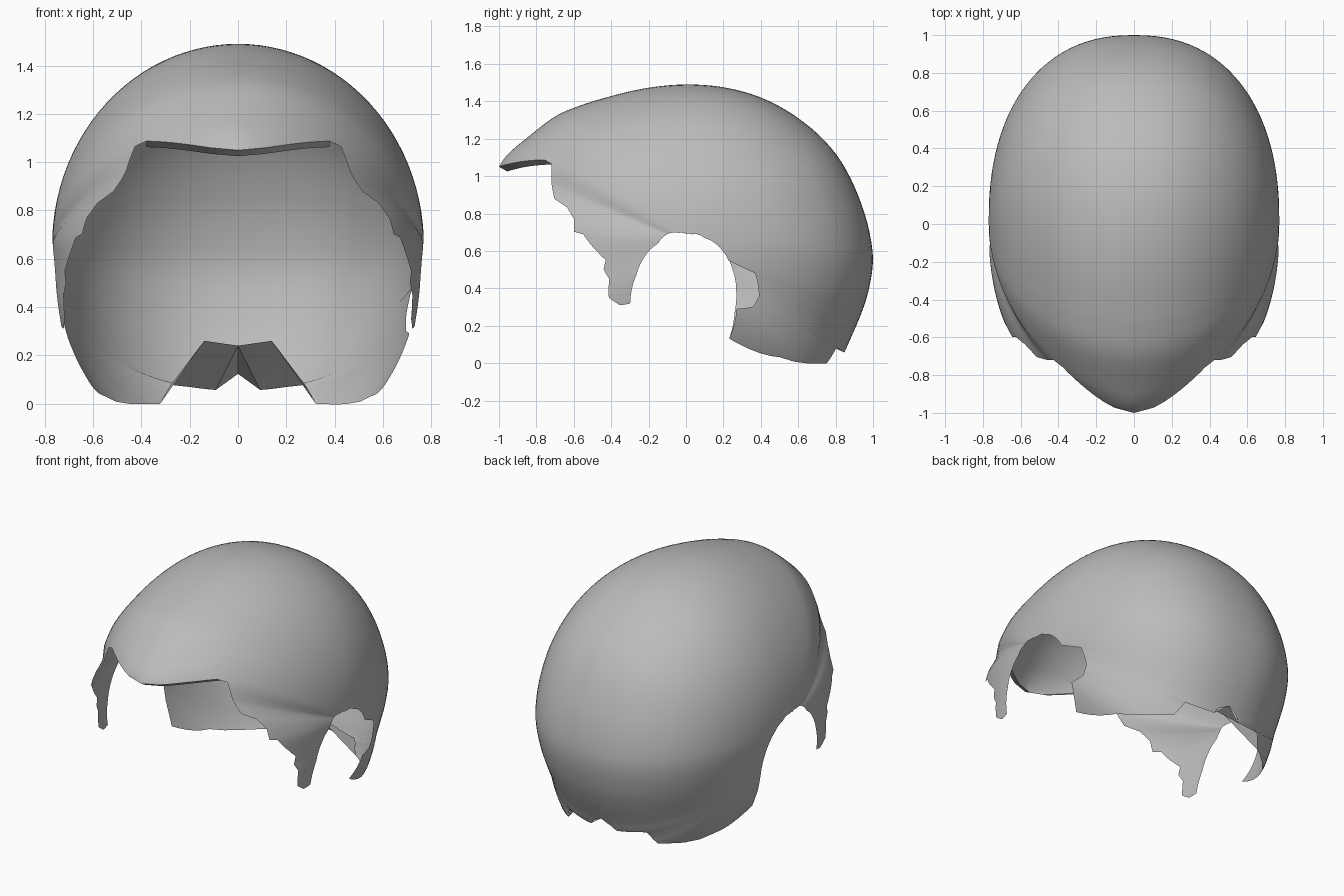
import bpy, bmesh, math
from mathutils import Vector

if "Cube" in bpy.data.objects:
    bpy.data.objects.remove(bpy.data.objects["Cube"])

# The shell is swept in polar form around each ear: angle t in the side plane,
# s = 1 on the centre line falling to 0 at the widest point of the side.
WIDTH, EAR_Z = 0.77, 0.65

RADIUS = [(-66, 1.02), (-51, 1.12), (-41, 1.08), (-32, 1.025), (-14, 1.01), (-5.7, 1.005),
          (3, .982), (15, .953), (30.4, .928), (47.7, .892), (62.5, .868), (76.4, .849),
          (90, .84), (104, .847), (117.3, .875), (128, .922), (135, .962), (145.5, 1.007),
          (158.2, 1.077), (168, 1.04), (180, .98), (198, 1.0), (216, 1.15), (230, 1.15)]
ROUNDNESS = [(-66, 2), (-32, 2.15), (0, 2.3), (40, 2.15), (90, 2), (130, 1.95), (148, 1.88),
             (158, 1.72), (168, 2), (180, 2.3), (230, 2.3)]
# Ear opening (left, and the larger right one), back hem, front edge
EAR_LEFT = [(-66, .568), (-55.6, .46), (-45, .38), (-31, .29), (-9.5, .18), (11, .10), (50, .05),
            (90, .04), (130, .06), (184, .15), (200, .234), (214, .32), (228, .446)]
EAR_RIGHT = [(-66, .568), (-53, .45), (-44, .50), (-36.6, .486), (-24.7, .407),
             (-24.2, .25)] + EAR_LEFT[4:]
HEM = [(-66, .557), (-51, .71), (-40.9, .921), (-35.5, .945), (-35, .995), (-31, 1), (150, 1)]
FRONT = [(150, .83), (157, .78), (162, .74), (164, .66), (168.7, .61), (175, .60), (176, .55),
         (186, .48), (193, .44), (198.8, .465), (206, .456), (216, .51), (224, .49), (228, .446)]
T_BROW, T_TIP = 150, 158.2


def linear(tab, t):
    t = min(max(t, tab[0][0]), tab[-1][0])
    for (a, p), (b, q) in zip(tab, tab[1:]):
        if t <= b:
            return p + (q - p) * (t - a) / (b - a)


def smooth(tab, t):
    """Cubic interpolation through a table."""
    t = min(max(t, tab[0][0]), tab[-1][0])

    def slope(i):
        a, b = tab[max(i - 1, 0)], tab[min(i + 1, len(tab) - 1)]
        return (b[1] - a[1]) / (b[0] - a[0])
    for i in range(len(tab) - 1):
        (a, p), (b, q) = tab[i], tab[i + 1]
        if t <= b:
            h = b - a
            u = (t - a) / h
            return (p * (1 + 2 * u) * (1 - u) ** 2 + q * u * u * (3 - 2 * u)
                    + h * slope(i) * u * (1 - u) ** 2 - h * slope(i + 1) * u * u * (1 - u))


def point(t, b, side):
    r, n, s = smooth(RADIUS, t), smooth(ROUNDNESS, t), math.cos(b)
    x = WIDTH * max(0.0, 1 - s ** n) ** (1 / n) if b > 1e-6 else 0
    a = math.radians(t)
    return Vector((side * x, r * s * math.cos(a), EAR_Z + r * s * math.sin(a)))


def angles(lo, hi, tables):
    ts = {lo, hi} | {k for tab in tables for k, _ in tab if lo < k < hi}
    steps = max(2, round((hi - lo) / 3))
    for i in range(1, steps):
        t = lo + (hi - lo) * i / steps
        if min(abs(t - k) for k in ts) > 0.8:
            ts.add(t)
    return sorted(ts)


def arc(s):
    return math.acos(min(1, max(-1, s)))


def patch(bm, rows):
    vs = [[bm.verts.new(p) for p in row] for row in rows]
    for r0, r1 in zip(vs, vs[1:]):
        for i in range(len(r0) - 1):
            bm.faces.new((r0[i], r0[i + 1], r1[i + 1], r1[i]))


def finish(bm, name, mat):
    bmesh.ops.remove_doubles(bm, verts=bm.verts, dist=2e-4)
    bmesh.ops.dissolve_degenerate(bm, dist=1e-5, edges=bm.edges)
    bmesh.ops.recalc_face_normals(bm, faces=bm.faces)
    top = max(bm.faces, key=lambda f: f.calc_center_median().z)
    if top.normal.z < 0:
        bmesh.ops.reverse_faces(bm, faces=bm.faces)
    me = bpy.data.meshes.new(name)
    bm.to_mesh(me)
    bm.free()
    me.materials.append(mat)
    ob = bpy.data.objects.new(name, me)
    bpy.context.collection.objects.link(ob)
    bpy.ops.object.select_all(action='DESELECT')
    ob.select_set(True)
    bpy.context.view_layer.objects.active = ob
    bpy.ops.object.shade_smooth_by_angle(angle=math.radians(40))
    return ob


grey = bpy.data.materials.new("light_grey")
grey.diffuse_color = (0.5, 0.5, 0.5, 1)
grey.use_nodes = True
grey.node_tree.nodes["Principled BSDF"].inputs["Base Color"].default_value = grey.diffuse_color

# Hair shell: crown, side locks and pointed brow
shell = bmesh.new()
for side, ear in ((1, EAR_RIGHT), (-1, EAR_LEFT)):
    def inner(t):
        return arc(linear(ear, t) / smooth(RADIUS, t))

    # column fractions, with the brow corner and lock corner as breaks
    b_in, b_brow = inner(T_BROW), arc(.845)
    b_lock = arc(FRONT[0][1] / smooth(RADIUS, T_BROW))
    f1, f2 = b_brow / b_in, b_lock / b_in
    cols = [f1 * i / 10 for i in range(10)] + [f1, (f1 + f2) / 2]
    cols += [f2 + (1 - f2) * i / 14 for i in range(15)]

    rows = []
    for t in angles(-66, T_BROW, (ear, HEM)):
        b0, b1 = arc(linear(HEM, t)), inner(t)
        rows.append([point(t, b0 + (b1 - b0) * f, side) for f in cols])
    patch(shell, rows)

    rows = []
    for t in angles(T_BROW, 228, (ear, FRONT)):
        b0, b1 = arc(linear(FRONT, t) / smooth(RADIUS, t)), inner(t)
        rows.append([point(t, b0 + (b1 - b0) * i / 14, side) for i in range(15)])
    patch(shell, rows)

    rows, rim = [], []
    for i in range(9):
        t = T_BROW + (T_TIP - T_BROW) * i / 8
        edge = arc(.845 + .155 * i / 8)
        rows.append([point(t, edge * j / 10, side) for j in range(11)])
        rim.append(rows[-1][-1])
    patch(shell, rows)
    # turned-under lip along the brow
    patch(shell, [rim, [p + Vector((0, .045, -.025)) for p in rim]])
finish(shell, "hair_shell", grey)

# Folded-in flaps at the nape
fold = bmesh.new()
for side in (1, -1):
    hem = [point(t, arc(linear(HEM, t)), side) for t in (-40.9, -35.5, -35, -31)]
    corner, middle = Vector((side * .14, .62, .26)), Vector((0, .64, .24))
    for tri in ((hem[0], hem[1], corner), (hem[1], hem[2], corner),
                (hem[2], middle, corner), (hem[2], hem[3], middle)):
        fold.faces.new([fold.verts.new(p) for p in tri])
finish(fold, "nape_fold", grey)
